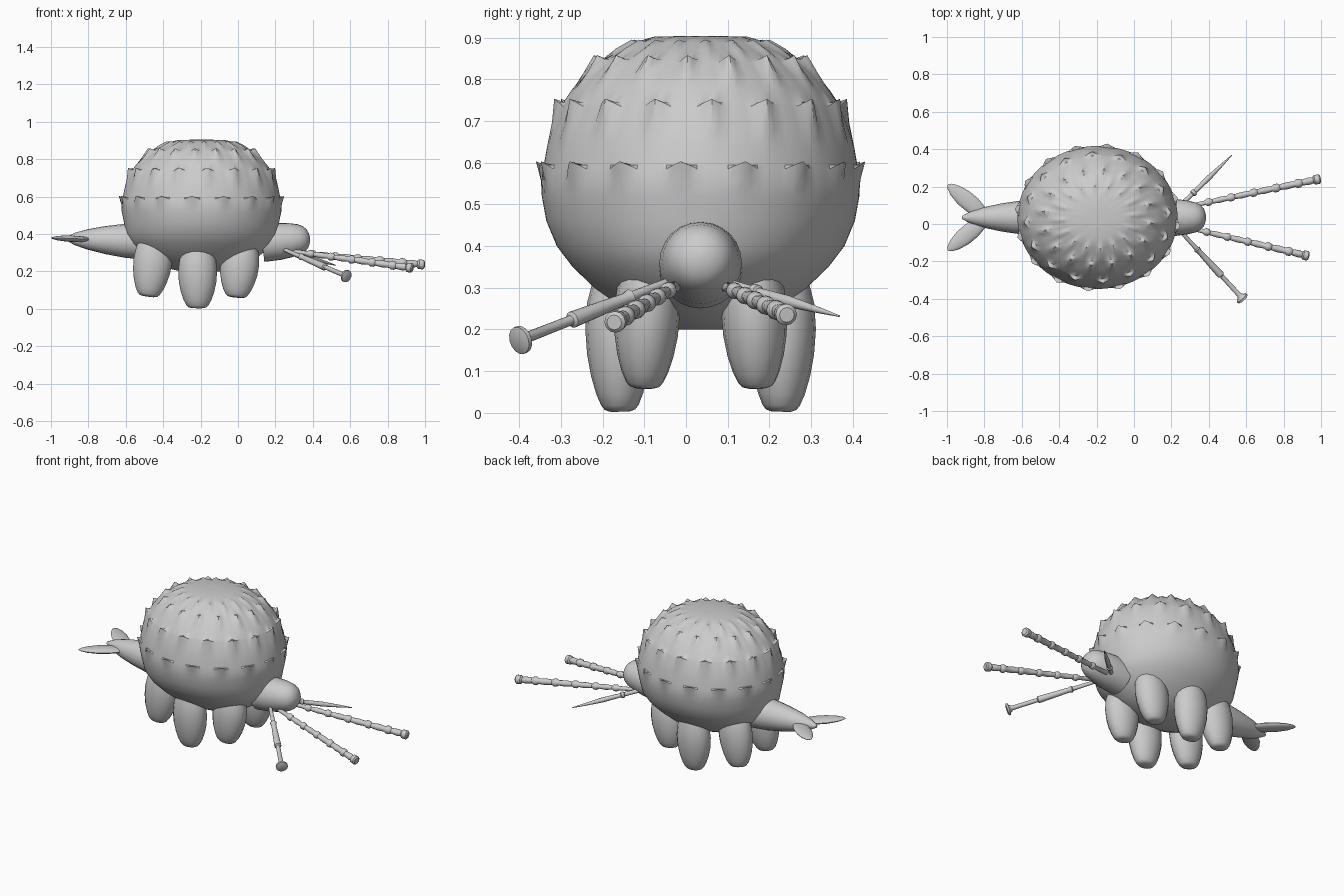
import bpy, bmesh, math
from mathutils import Vector

if "Cube" in bpy.data.objects:
    bpy.data.objects.remove(bpy.data.objects["Cube"])

grey = bpy.data.materials.new("plain grey")
grey.use_nodes = True
COLOUR = (0.6, 0.6, 0.6, 1)
grey.diffuse_color = COLOUR
grey.node_tree.nodes["Principled BSDF"].inputs["Base Color"].default_value = COLOUR

MID = 0.035          # y of the body's centre line
UP, SIDE = Vector((0, 0, 1)), Vector((1, 0, 0))


def skin(name, rings, angle=40):
    """Join rings of points into a closed, smooth-shaded object."""
    bm = bmesh.new()
    loops = [[bm.verts.new(p) for p in ring] for ring in rings]
    n = len(loops[0])
    for a, b in zip(loops, loops[1:]):
        for i in range(n):
            j = (i + 1) % n
            bm.faces.new((a[i], a[j], b[j], b[i]))
    bm.faces.new(loops[0])
    bm.faces.new(loops[-1])
    bmesh.ops.recalc_face_normals(bm, faces=bm.faces)
    mesh = bpy.data.meshes.new(name)
    bm.to_mesh(mesh)
    bm.free()
    mesh.materials.append(grey)
    obj = bpy.data.objects.new(name, mesh)
    bpy.context.collection.objects.link(obj)
    bpy.ops.object.select_all(action="DESELECT")
    obj.select_set(True)
    bpy.context.view_layer.objects.active = obj
    bpy.ops.object.shade_smooth_by_angle(angle=math.radians(angle))


def limb(name, start, end, profile, sides=16, ref=UP, su=1, sv=1):
    """Turned shape along start-end; profile holds (fraction, radius)."""
    start, end = Vector(start), Vector(end)
    d = (end - start).normalized()
    u = d.cross(ref).normalized()
    v = d.cross(u)
    turn = [math.tau * i / sides for i in range(sides)]
    skin(name, [[start.lerp(end, t) + u * (r * su * math.cos(a)) + v * (r * sv * math.sin(a))
                 for a in turn] for t, r in profile])


# Round shell: (height, radius, spike strength, spike row)
SPIKES, STEPS = 16, 8
shell = [(0.2, 0.08, 0, 0), (0.22, 0.14, 0, 0), (0.25, 0.195, 0, 0), (0.3, 0.255, 0, 0),
         (0.35, 0.307, 0, 0), (0.4, 0.345, 0, 0), (0.46, 0.37, 0, 0), (0.52, 0.381, 0, 0),
         (0.555, 0.382, 0.2, 0), (0.585, 0.378, 1, 0), (0.595, 0.376, 0, 0),
         (0.64, 0.368, 0, 1), (0.69, 0.352, 0.3, 1), (0.735, 0.334, 1, 1), (0.745, 0.329, 0, 1),
         (0.775, 0.309, 0, 0), (0.81, 0.278, 0.3, 0), (0.84, 0.243, 1, 0), (0.848, 0.235, 0, 0),
         (0.868, 0.2, 0.3, 1), (0.888, 0.158, 0.7, 1), (0.891, 0.152, 0, 1),
         (0.902, 0.11, 0.2, 0), (0.904, 0.03, 0, 0)]
BUMP = {0: 1, 1: 0.55, 7: 0.55}
rings = []
for z, r, strength, row in shell:
    stretch = 1.12 + max(0, 0.45 - z) * 1.2
    ring = []
    for i in range(SPIKES * STEPS):
        a = math.tau * i / (SPIKES * STEPS) - 0.12
        push = strength * BUMP.get((i + row * STEPS // 2) % STEPS, 0)
        rr = r + 0.02 * push * (0.3 + r * 1.8)
        lift = 0.018 * push * min(1, (0.905 - z) / 0.03)
        ring.append((-0.195 + stretch * rr * math.cos(a), MID + rr * math.sin(a), z + lift))
    rings.append(ring)
skin("spiked_shell", rings)

# Head with a rounded snout
limb("head", (0.13, MID, 0.35), (0.385, MID, 0.378),
     [(0, 0.1), (0.35, 0.099), (0.6, 0.091), (0.78, 0.08), (0.88, 0.067),
      (0.95, 0.048), (0.985, 0.026), (1, 0.006)], 24)

# Tapering tail and its two flukes
limb("tail", (-0.45, MID, 0.358), (-0.92, MID, 0.375),
     [(0, 0.1), (0.32, 0.091), (0.55, 0.075), (0.75, 0.055), (0.9, 0.033), (1, 0.008)], 20)
for side, label in ((1, "left"), (-1, "right")):
    limb(label + "_fluke", (-0.79, MID + side * 0.005, 0.37), (-0.995, MID + side * 0.175, 0.379),
         [(0, 0.015), (0.15, 0.036), (0.35, 0.046), (0.6, 0.046), (0.82, 0.034), (0.95, 0.018), (1, 0.005)],
         16, sv=0.36)

# Six stubby legs, mirrored across the centre line
leg = [(0, 0.08), (0.15, 0.097), (0.35, 0.104), (0.55, 0.1), (0.72, 0.089),
       (0.86, 0.074), (0.95, 0.059), (0.985, 0.048), (1, 0.03)]
for label, top_x, foot_x, spread_top, spread_foot, top, foot in (
        ("front", 0.02, -0.01, 0.125, 0.135, 0.34, 0.06),
        ("middle", -0.215, -0.217, 0.2, 0.193, 0.31, 0.003),
        ("back", -0.44, -0.48, 0.125, 0.135, 0.37, 0.065)):
    for side, hand in ((1, "left"), (-1, "right")):
        limb(f"{label}_{hand}_leg", (top_x, MID + side * spread_top, top),
             (foot_x, MID + side * spread_foot, foot), leg, 16, ref=SIDE, su=0.76)

# Two long beaded feelers
beads = [(0, 0.012)]
for k in range(5):
    t = 0.18 + k * 0.165
    w = 0.012 + k * 0.001
    beads += [(t - 0.03, w), (t - 0.012, w + 0.008), (t + 0.012, w + 0.007), (t + 0.025, w), (t + 0.08, w + 0.004)]
beads += [(0.945, 0.016), (0.955, 0.025), (0.99, 0.026), (1, 0.018)]
limb("left_feeler", (0.27, 0.09, 0.305), (0.997, 0.242, 0.235), beads, 12)
limb("right_feeler", (0.27, -0.015, 0.31), (0.935, -0.172, 0.217), beads, 12)

# Pointed arm on the left, disc-ended arm on the right
limb("pointed_arm", (0.25, 0.1, 0.31), (0.523, 0.368, 0.232),
     [(0, 0.012), (0.22, 0.012), (0.23, 0.018), (0.27, 0.018), (0.28, 0.012), (0.55, 0.014), (0.8, 0.008), (1, 0.002)], 12)
limb("disc_arm", (0.25, -0.04, 0.315), (0.585, -0.404, 0.172),
     [(0, 0.01), (0.25, 0.012), (0.26, 0.019), (0.29, 0.014), (0.4, 0.016), (0.64, 0.02), (0.65, 0.012),
      (0.93, 0.013), (0.96, 0.022), (0.97, 0.034), (0.99, 0.034), (1, 0.02)], 14)
